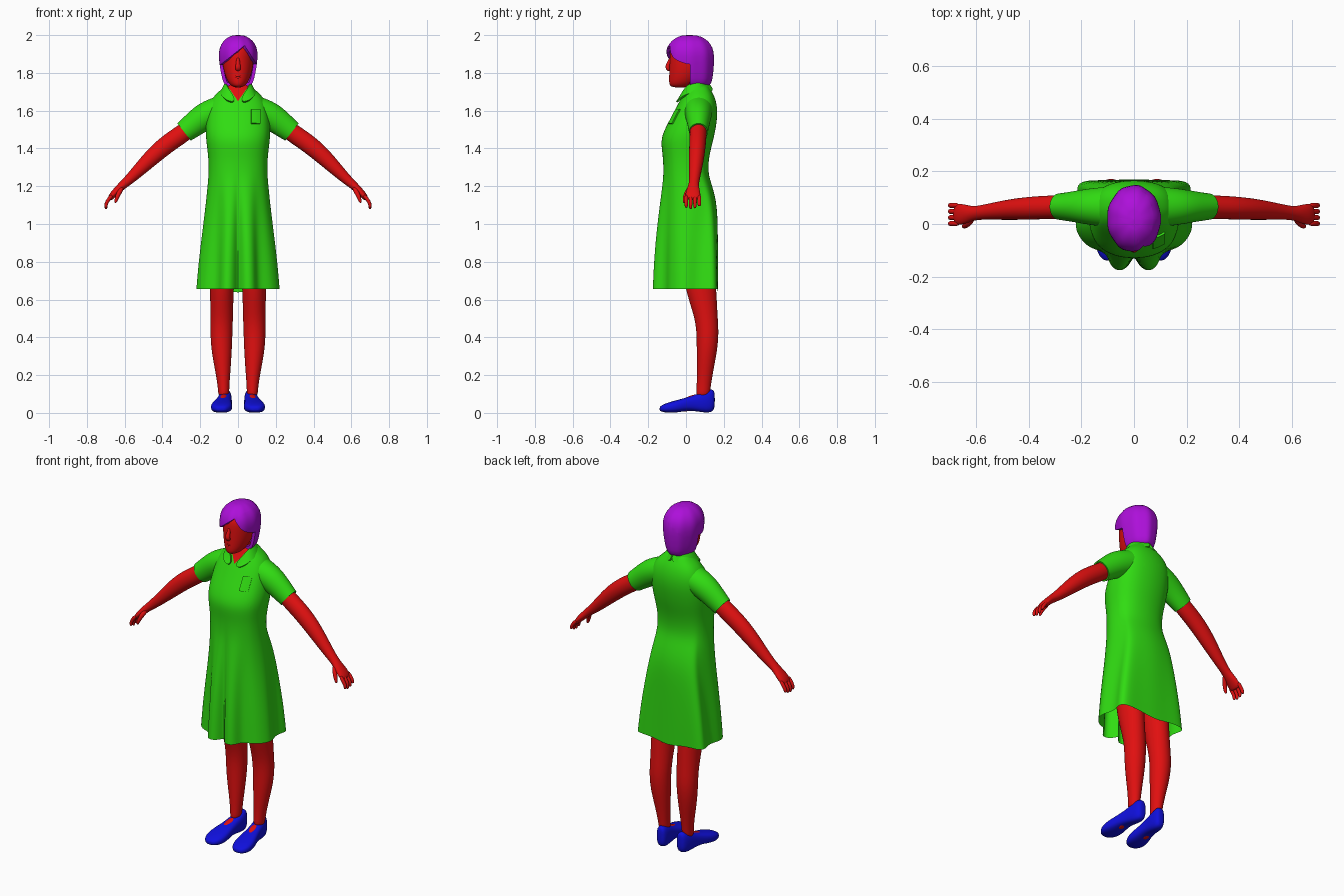
import bpy, bmesh
from math import sin, cos, pi, atan2
from mathutils import Vector

if "Cube" in bpy.data.objects:
    bpy.data.objects.remove(bpy.data.objects["Cube"])


def material(name, rgb):
    m = bpy.data.materials.new(name)
    m.use_nodes = True
    m.diffuse_color = (*rgb, 1)
    m.node_tree.nodes["Principled BSDF"].inputs["Base Color"].default_value = (*rgb, 1)
    return m


SKIN = material("red_skin", (0.75, 0.005, 0.005))
DRESS = material("green_cloth", (0.03, 0.72, 0.006))
SHOE = material("blue_shoe", (0.005, 0.005, 0.72))
HAIR = material("purple_hair", (0.42, 0.005, 0.7))
parts = []


def bake(ob):
    # Freeze the modifiers into the mesh
    dg = bpy.context.evaluated_depsgraph_get()
    mesh = bpy.data.meshes.new_from_object(ob.evaluated_get(dg))
    ob.modifiers.clear()
    ob.data = mesh


def build(name, verts, faces, mat, mirror=False, level=2, thick=0):
    me = bpy.data.meshes.new(name)
    me.from_pydata(verts, [], faces)
    bm = bmesh.new()
    bm.from_mesh(me)
    bmesh.ops.recalc_face_normals(bm, faces=bm.faces)
    bm.to_mesh(me)
    bm.free()
    me.materials.append(mat)
    ob = bpy.data.objects.new(name, me)
    bpy.context.collection.objects.link(ob)
    if level:
        ob.modifiers.new("smooth", "SUBSURF").levels = level
    if thick:
        ob.modifiers.new("thickness", "SOLIDIFY").thickness = thick
    if mirror:
        ob.modifiers.new("mirror", "MIRROR")
    bake(ob)
    parts.append(ob)
    return ob


def loft(name, rings, mat, caps=(True, True), **kw):
    n = len(rings[0])
    verts = [p for r in rings for p in r]
    faces = [(k * n + i, k * n + (i + 1) % n, (k + 1) * n + (i + 1) % n, (k + 1) * n + i)
             for k in range(len(rings) - 1) for i in range(n)]
    if caps[0]:
        faces.append(list(range(n)))
    if caps[1]:
        faces.append([len(verts) - n + i for i in range(n)])
    return build(name, verts, faces, mat, **kw)


def sweep(name, path, mat, n=12, **kw):
    # Path entries: x, y, z, radius along y, radius across
    pts = [Vector(p[:3]) for p in path]
    rings = []
    for k, p in enumerate(path):
        t = (pts[min(k + 1, len(pts) - 1)] - pts[max(k - 1, 0)]).normalized()
        a = (Vector((0, 1, 0)) - t * t.y).normalized()
        b = t.cross(a)
        rings.append([pts[k] + a * cos(2 * pi * i / n) * p[3] + b * sin(2 * pi * i / n) * p[4]
                      for i in range(n)])
    return loft(name, rings, mat, **kw)


def spow(v, e):
    return (abs(v) ** e) * (1 if v >= 0 else -1)


def level_ring(z, hw, yf, yb, n=20, x=0, strands=0, lobes=9):
    cy, hy = (yf + yb) / 2, (yb - yf) / 2
    out = []
    for i in range(n):
        a = 2 * pi * i / n
        f = 1 + strands * cos(lobes * a)
        out.append((x + hw * f * cos(a), cy + hy * f * sin(a), z))
    return out


def slice_mesh(ob, planes):
    bm = bmesh.new()
    bm.from_mesh(ob.data)
    for co, no in planes:
        bmesh.ops.bisect_plane(bm, geom=bm.verts[:] + bm.edges[:] + bm.faces[:],
                               plane_co=co, plane_no=no)
    return bm


# Dress body: pleated hem outline blended into oval waist and chest
half = [(0, -.115), (.018, -.16), (.052, -.182), (.088, -.165), (.102, -.115), (.135, -.1),
        (.18, -.085), (.215, -.04), (.225, 0), (.205, .05), (.205, .095), (.222, .14),
        (.195, .168), (.1, .165), (0, .172)]
hem = half + [(-x, y) for x, y in half[-2:0:-1]]
rings = []
for z, hw, yf, yb, w in [
        (.655, .22, -.178, .17, 1), (.8, .208, -.172, .17, .9), (.95, .19, -.16, .17, .7),
        (1.1, .172, -.142, .168, .4), (1.2, .162, -.128, .143, .2), (1.27, .156, -.12, .118, .05),
        (1.36, .158, -.122, .125, 0), (1.44, .17, -.135, .147, 0), (1.5, .173, -.114, .16, 0),
        (1.57, .168, -.076, .17, 0), (1.63, .158, -.045, .167, 0), (1.68, .128, -.018, .152, 0),
        (1.715, .085, 0, .13, 0), (1.745, .06, .005, .115, 0)]:
    cy, hy, ring = (yf + yb) / 2, (yb - yf) / 2, []
    for hx, hyy in hem:
        u, v = hx / .22, (hyy + .004) / .174
        a = atan2(v, u)
        ex, ey = spow(cos(a), .88), spow(sin(a), .88)
        drop = .025 if w == 1 and hyy > .17 else 0
        ring.append((hw * (ex + (u - ex) * w), cy + hy * (ey + (v - ey) * w), z - drop))
    rings.append(ring)
dress = loft("dress_body", rings, DRESS, caps=(False, True))

# Open neckline: a crisp V of bare skin
TIP, SLOPE = 1.65, 1.45
bm = slice_mesh(dress, [((0, 0, TIP), (SLOPE, 0, -1)), ((0, 0, TIP), (-SLOPE, 0, -1)),
                        ((0, .05, 0), (0, 1, 0))])
dress.data.materials.append(SKIN)
for f in bm.faces:
    c = f.calc_center_median()
    if c.y < .05 and c.z > TIP + SLOPE * abs(c.x):
        f.material_index = 1
bm.to_mesh(dress.data)
bm.free()

# Sleeves
sweep("sleeves", [(.08, .065, 1.61, .08, .075), (.17, .066, 1.575, .071, .077),
                  (.23, .066, 1.53, .059, .068), (.285, .066, 1.487, .051, .059)],
      DRESS, n=16, caps=(False, False), mirror=True, thick=.008)

# Folded collar
inner = [(0, .118, 1.755), (.062, .085, 1.76), (.072, .03, 1.752), (.052, -.012, 1.72), (.006, -.046, 1.652)]
outer = [(0, .155, 1.7), (.088, .105, 1.7), (.1, .03, 1.7), (.084, -.03, 1.672), (.042, -.058, 1.645)]
build("collar", inner + outer, [(i, i + 1, i + 6, i + 5) for i in range(4)], DRESS,
      mirror=True, thick=.01)

# Chest pocket wrapped on the dress
cols, rows = 5, 7
grid = [(.07 + .045 * i / (cols - 1), -.3, 1.53 + .075 * j / (rows - 1))
        for j in range(rows) for i in range(cols)]
quads = [(j * cols + i, j * cols + i + 1, (j + 1) * cols + i + 1, (j + 1) * cols + i)
         for j in range(rows - 1) for i in range(cols - 1)]
pocket = build("chest_pocket", grid, quads, DRESS, level=0)
wrap = pocket.modifiers.new("wrap", "SHRINKWRAP")
wrap.target, wrap.wrap_method, wrap.use_project_y = dress, "PROJECT", True
wrap.use_positive_direction = True
pocket.modifiers.new("thickness", "SOLIDIFY").thickness = .008
pocket.modifiers["thickness"].offset = 1
bake(pocket)

# Arms, palms, fingers and thumbs
sweep("arms", [(.2, .065, 1.555, .045, .045), (.28, .065, 1.487, .047, .051),
               (.36, .062, 1.435, .046, .051), (.43, .058, 1.378, .044, .049),
               (.5, .052, 1.31, .038, .04), (.57, .045, 1.24, .029, .029),
               (.612, .04, 1.205, .027, .023), (.64, .038, 1.177, .038, .021),
               (.667, .036, 1.15, .043, .018), (.682, .036, 1.128, .036, .012)], SKIN, mirror=True)
for i, finger in enumerate(["index", "middle", "ring", "little"]):
    y = .036 + (i - 1.5) * .023
    tip = [1.085, 1.077, 1.082, 1.095][i]
    sweep(finger + "_fingers", [(.665, y, 1.155, .011, .011), (.692, y, 1.122, .011, .011),
                                (.7, y, 1.1, .01, .01), (.698, y, tip, .007, .007)],
          SKIN, n=8, mirror=True)
sweep("thumbs", [(.612, .025, 1.195, .014, .014), (.63, .002, 1.165, .014, .014),
                 (.643, -.008, 1.135, .011, .011), (.65, -.01, 1.11, .007, .007)],
      SKIN, n=8, mirror=True)

# Legs
loft("legs", [level_ring(z, hw, yf, yb, 14, x) for z, x, hw, yf, yb in [
    (.08, .076, .03, .05, .125), (.13, .076, .03, .056, .13), (.22, .08, .041, .056, .145),
    (.33, .087, .056, .055, .167), (.42, .088, .06, .055, .175), (.5, .086, .061, .045, .17),
    (.6, .086, .063, .012, .165), (.7, .085, .067, -.015, .16), (.85, .085, .07, -.03, .14)]],
    SKIN, mirror=True)

# Feet
sweep("feet", [(.074, .11, .07, .03, .03), (.077, .06, .066, .04, .032),
               (.083, .01, .045, .04, .036), (.088, -.05, .03, .03, .034)], SKIN, mirror=True)

# Shoes: sections from heel to toe
shoe = []
for y, x, hw, lo, hi in [(.153, .064, .016, .03, .11), (.14, .065, .031, .002, .13),
                         (.1, .069, .038, 0, .118), (.055, .074, .039, .008, .098),
                         (.005, .08, .046, .012, .082), (-.05, .086, .058, 0, .068),
                         (-.1, .089, .056, 0, .054), (-.13, .09, .036, .006, .04),
                         (-.14, .09, .018, .012, .03)]:
    shoe.append([(x + hw * spow(cos(2 * pi * i / 16), .75), y,
                  (lo + hi) / 2 + (hi - lo) / 2 * spow(sin(2 * pi * i / 16), .75)) for i in range(16)])
loft("shoes", shoe, SHOE, mirror=True)

# Neck, head and face
sweep("neck", [(0, .055, 1.62, .05, .05), (0, .05, 1.69, .048, .046),
               (0, .04, 1.78, .05, .048)], SKIN)
loft("head", [level_ring(*r) for r in [
    (1.722, .022, -.075, .01), (1.738, .045, -.09, .04), (1.77, .064, -.091, .08),
    (1.82, .079, -.089, .11), (1.87, .084, -.088, .125), (1.92, .082, -.086, .12),
    (1.955, .062, -.06, .1), (1.975, .03, -.02, .06)]], SKIN)
sweep("nose", [(0, -.076, 1.885, .008, .009), (0, -.09, 1.855, .011, .01),
               (0, -.1, 1.828, .015, .017), (0, -.088, 1.81, .008, .014)], SKIN, n=10)
for name, z in (("upper_lip", 1.785), ("lower_lip", 1.775)):
    sweep(name, [(-.026, -.078, z, .004, .003), (0, -.089, z, .007, .007),
                 (.026, -.078, z, .004, .003)], SKIN, n=8)

# Hair: a bob with soft strands, cut away to a side-parted face opening
hair = loft("hair", [level_ring(*r, n=54, strands=.014) for r in [
    (1.725, .058, -.06, .115), (1.742, .078, -.09, .136), (1.8, .092, -.1, .144),
    (1.86, .101, -.108, .149), (1.91, .105, -.109, .148), (1.955, .091, -.092, .132),
    (1.985, .062, -.057, .097), (2.001, .028, -.02, .055)]], HAIR, level=1)
part = Vector((.035, 0, 1.945))
normals = []
for end in ((-.1, 0, 1.838), (.09, 0, 1.86)):
    d = Vector(end) - part
    no = Vector((-d.z, 0, d.x))
    normals.append(no if no.z < 0 else -no)
bm = slice_mesh(hair, [(part, no) for no in normals] + [((0, .02, 0), (0, 1, 0))])
doomed = [f for f in bm.faces if f.calc_center_median().y < .02
          and all((f.calc_center_median() - part).dot(no) > 0 for no in normals)]
bmesh.ops.delete(bm, geom=doomed, context="FACES")
bm.to_mesh(hair.data)
bm.free()
hair.modifiers.new("thickness", "SOLIDIFY").thickness = .018
bake(hair)

# Smooth shading with sharp edges kept
bpy.ops.object.select_all(action="DESELECT")
for ob in parts:
    ob.select_set(True)
bpy.context.view_layer.objects.active = dress
bpy.ops.object.shade_smooth_by_angle(angle=.8)
